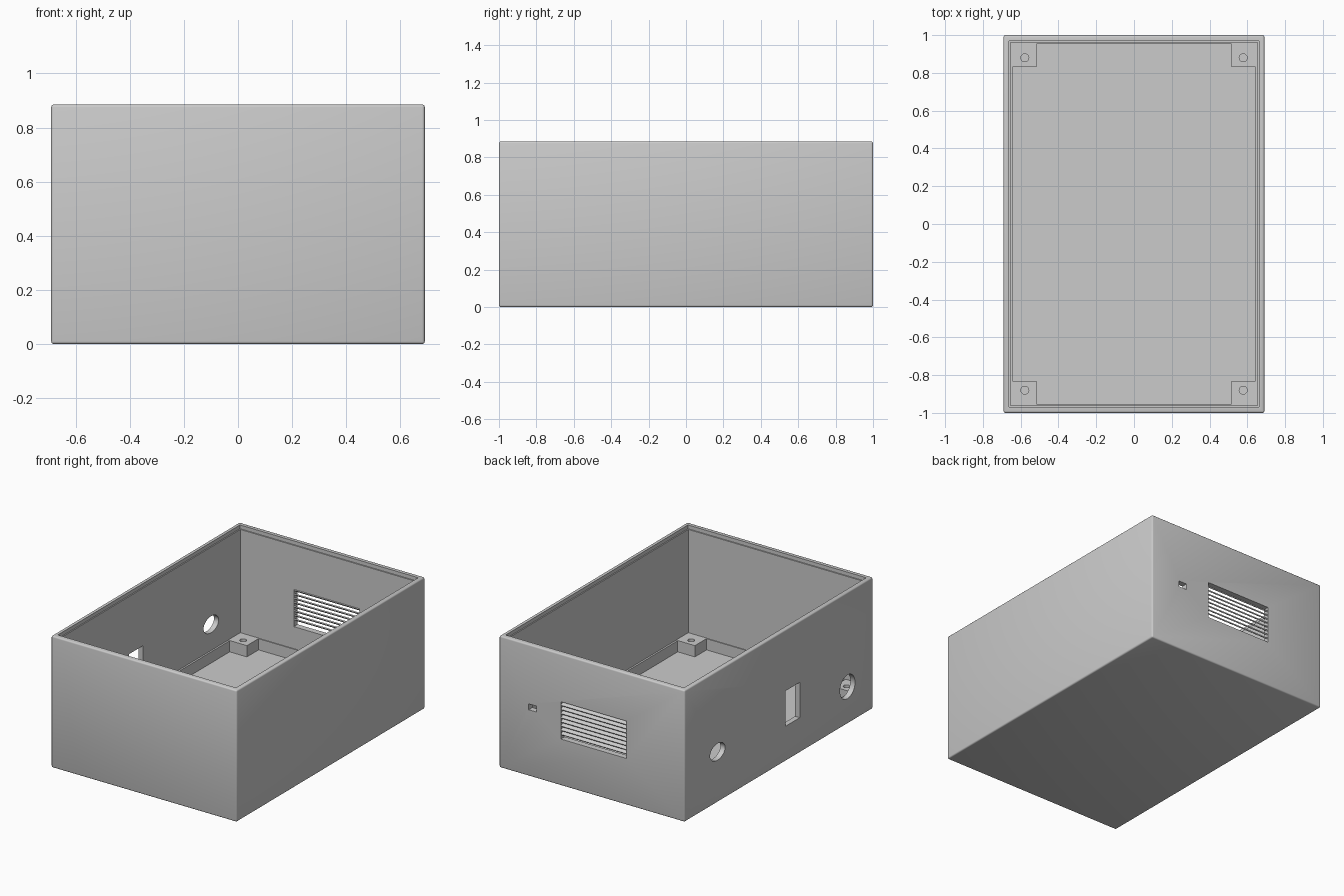
import bpy, math
from mathutils import Matrix

old = bpy.data.objects.get("Cube")
if old:
    bpy.data.objects.remove(old, do_unlink=True)

W, D, H = 0.69, 1.0, 0.885      # half width, half depth, height
IX, IY = 0.655, 0.96            # inner half sizes
FLOOR, LEDGE = 0.09, 0.165

grey = bpy.data.materials.new("light grey plastic")
grey.use_nodes = True
tone = (0.6, 0.6, 0.6, 1)
grey.diffuse_color = tone
grey.node_tree.nodes["Principled BSDF"].inputs["Base Color"].default_value = tone


def box(name, x, y, z):
    """Box from three (low, high) ranges."""
    bpy.ops.mesh.primitive_cube_add(size=1)
    ob = bpy.context.object
    ob.name = name
    mid = [(a + b) / 2 for a, b in (x, y, z)]
    size = [b - a for a, b in (x, y, z)]
    ob.data.transform(Matrix.Translation(mid) @ Matrix.Diagonal((*size, 1)))
    ob.data.materials.append(grey)
    return ob


def cylinder(name, at, r, depth, turn=0.0, flat=1.0):
    bpy.ops.mesh.primitive_cylinder_add(vertices=32, radius=r, depth=depth)
    ob = bpy.context.object
    ob.name = name
    ob.data.transform(Matrix.Translation(at) @ Matrix.Rotation(turn, 4, 'Y')
                      @ Matrix.Diagonal((flat, 1, 1, 1)))
    ob.data.materials.append(grey)
    return ob


def apply_all(ob):
    bpy.ops.object.select_all(action='DESELECT')
    ob.select_set(True)
    bpy.context.view_layer.objects.active = ob
    for m in list(ob.modifiers):
        bpy.ops.object.modifier_apply(modifier=m.name)


def cut(ob, cutters):
    for c in cutters:
        m = ob.modifiers.new("cut", 'BOOLEAN')
        m.operation, m.solver, m.object = 'DIFFERENCE', 'EXACT', c
    apply_all(ob)
    for c in cutters:
        bpy.data.objects.remove(c, do_unlink=True)


# Outer shell with softened edges
shell = box("case_shell", (-W, W), (-D, D), (0, H))
bev = shell.modifiers.new("soft_edges", 'BEVEL')
bev.width, bev.segments = 0.01, 3
apply_all(shell)

cut(shell, [
    # Recessed floor, main cavity and the lid rebate
    box("floor_cut", (-IX + 0.012, IX - 0.012), (-IY + 0.006, IY - 0.006), (FLOOR, 0.3)),
    box("cavity_cut", (-IX, IX), (-IY, IY), (LEDGE, 1)),
    box("rebate_cut", (-IX - 0.008, IX + 0.008), (-IY - 0.008, IY + 0.008), (H - 0.025, 1)),
    # Openings in the right wall
    cylinder("oval_cut", (-W, 0.65, 0.34), 0.08, 0.2, math.pi / 2, 0.7),
    cylinder("round_cut", (-W, -0.73, 0.25), 0.08, 0.2, math.pi / 2),
    box("switch_cut", (-W - 0.1, -W + 0.1), (-0.223, -0.074), (0.236, 0.473)),
    # Openings in the back wall
    box("vent_cut", (-0.257, 0.231), (D - 0.1, D + 0.1), (0.313, 0.564)),
    box("port_cut", (0.41, 0.47), (D - 0.1, D + 0.1), (0.446, 0.486)),
])
bpy.ops.object.shade_smooth_by_angle(angle=math.radians(35))

# Vent louvres, sloping down to the outside
for i in range(8):
    slat = box(f"vent_louvre_{i + 1}", (-0.26, 0.234), (-0.02, 0.02), (-0.004, 0.004))
    slat.location = (0, D - 0.02, 0.352 + i * 0.028)
    slat.rotation_euler.x = math.radians(-35)

# Screw posts in the four corners
for sx, side in ((1, "left"), (-1, "right")):
    for sy, end in ((1, "back"), (-1, "front")):
        xs = sorted((sx * 0.515, sx * (IX + 0.002)))
        ys = sorted((sy * 0.83, sy * (IY + 0.002)))
        post = box(f"screw_post_{end}_{side}", xs, ys, (FLOOR - 0.01, LEDGE + 0.001))
        cut(post, [cylinder("screw_cut", (sx * 0.578, sy * 0.88, LEDGE), 0.021, 0.12)])
        bpy.ops.object.shade_smooth_by_angle(angle=math.radians(35))
